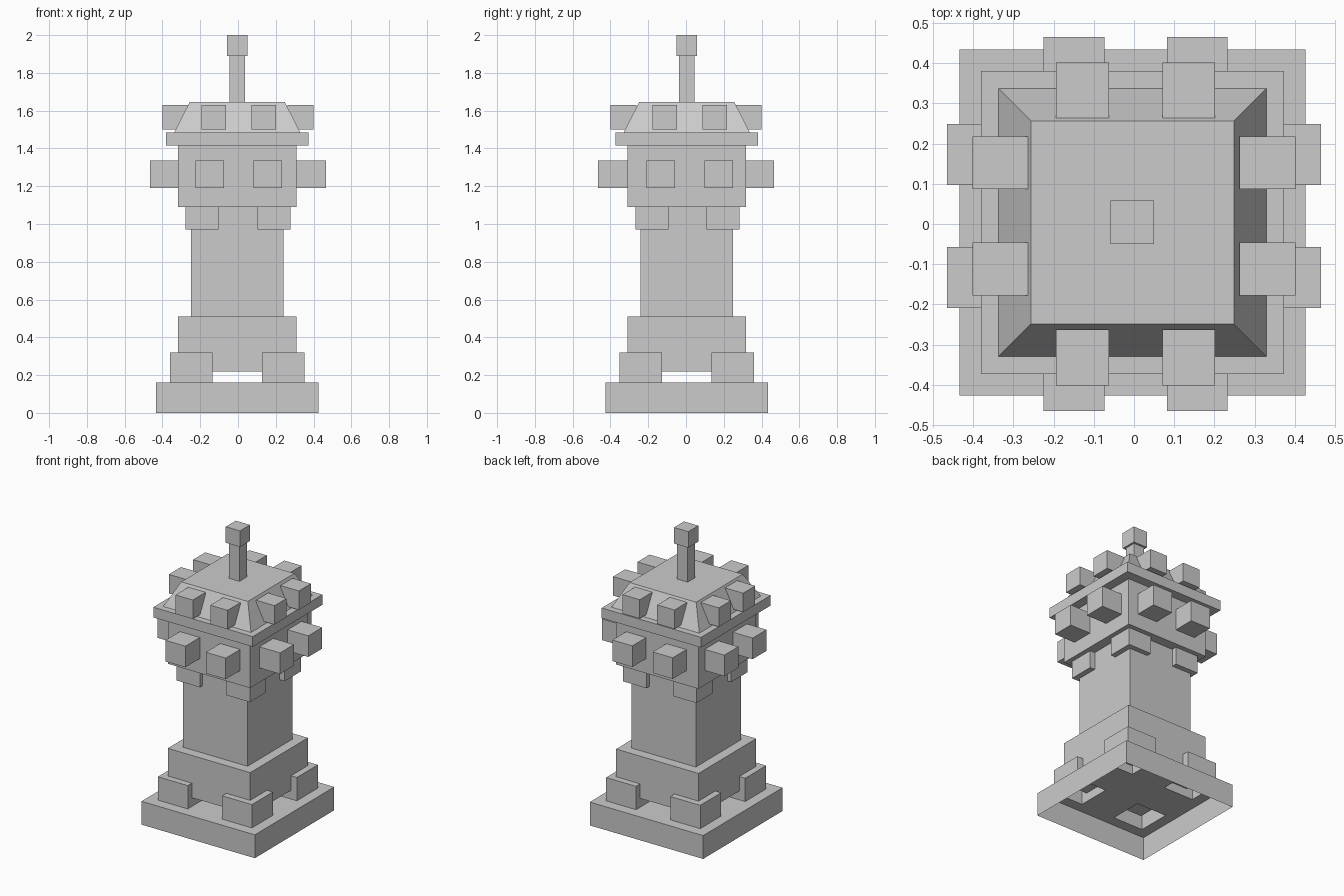
import bpy, bmesh

cube = bpy.data.objects.get("Cube")
if cube:
    bpy.data.objects.remove(cube, do_unlink=True)

GREY = (0.6, 0.6, 0.6, 1.0)
stone = bpy.data.materials.new("grey_stone")
stone.use_nodes = True
stone.diffuse_color = GREY
stone.node_tree.nodes["Principled BSDF"].inputs["Base Color"].default_value = GREY

# Core parts share a slightly shifted axis
CX, CY = -0.004, 0.004


def finish(name, bm):
    mesh = bpy.data.meshes.new(name)
    bm.to_mesh(mesh)
    bm.free()
    mesh.materials.append(stone)
    obj = bpy.data.objects.new(name, mesh)
    bpy.context.collection.objects.link(obj)
    return obj


def block(name, x, y, z0, z1, half_x, half_y, taper=1.0, open_bottom=False):
    """Box between two heights; the top may taper and the bottom may be open."""
    bm = bmesh.new()
    bmesh.ops.create_cube(bm, size=2)
    for v in bm.verts:
        top = v.co.z > 0
        s = taper if top else 1.0
        v.co = (x + v.co.x * half_x * s, y + v.co.y * half_y * s, z1 if top else z0)
    if open_bottom:
        bm.normal_update()
        under = [f for f in bm.faces if f.normal.z < -0.5]
        bmesh.ops.delete(bm, geom=under, context="FACES")
    return finish(name, bm)


def core(name, z0, z1, half, taper=1.0):
    return block(name, CX, CY, z0, z1, half, half, taper)


# Hollow plinth: ceiling grid with four corner holes, and a skirt pulled down
bm = bmesh.new()
cuts = [-0.43, -0.357, -0.13, 0.13, 0.357, 0.43]
grid = [[bm.verts.new((CX + a, CY + b, 0.16)) for b in cuts] for a in cuts]
for i in range(5):
    for j in range(5):
        if not (i in (1, 3) and j in (1, 3)):
            bm.faces.new((grid[i][j], grid[i + 1][j], grid[i + 1][j + 1], grid[i][j + 1]))
rim = [e for e in bm.edges if e.is_boundary
       and any(all(abs(abs(v.co[k] - c) - 0.43) < 0.001 for v in e.verts)
               for k, c in ((0, CX), (1, CY)))]
skirt = bmesh.ops.extrude_edge_only(bm, edges=rim)["geom"]
for v in skirt:
    if isinstance(v, bmesh.types.BMVert):
        v.co.z = 0
bmesh.ops.recalc_face_normals(bm, faces=bm.faces)
finish("plinth", bm)

# Stacked body
core("lower_body", 0.22, 0.51, 0.3125)
core("shaft", 0.51, 1.09, 0.245)
core("upper_body", 1.09, 1.415, 0.3125)
core("cornice", 1.415, 1.485, 0.377)
core("roof", 1.485, 1.645, 0.333, 0.758)
core("mast", 1.645, 1.89, 0.04)
core("mast_cap", 1.89, 2.0, 0.054)

# Corner blocks on the plinth and under the upper body
for sx, side in ((-1, "right"), (1, "left")):
    for sy, end in ((-1, "front"), (1, "back")):
        tag = end + "_" + side
        block("foot_block_" + tag, CX + sx * 0.2435, CY + sy * 0.2435,
              0.16, 0.32, 0.1135, 0.1135, open_bottom=True)
        block("bracket_" + tag, sx * 0.19, 0.008 + sy * 0.188,
              0.97, 1.09, 0.088, 0.088)


# Pairs of cubes projecting from every side
def cube_ring(name, z0, z1, half, spread, inner, outer, x_mid, y_mid):
    mid, depth = (inner + outer) / 2, (outer - inner) / 2
    for s, n in ((-1, "a"), (1, "b")):
        for t, face in ((-1, "front"), (1, "back")):
            block(f"{name}_{face}_{n}", x_mid + s * spread, t * mid, z0, z1, half, depth)
        for t, face in ((-1, "right"), (1, "left")):
            block(f"{name}_{face}_{n}", t * mid, y_mid + s * spread, z0, z1, depth, half)


cube_ring("wall_cube", 1.19, 1.335, 0.0755, 0.153, 0.3, 0.465, 0.004, 0.02)
cube_ring("roof_cube", 1.5, 1.63, 0.0655, 0.132, 0.262, 0.401, 0.004, 0.02)
